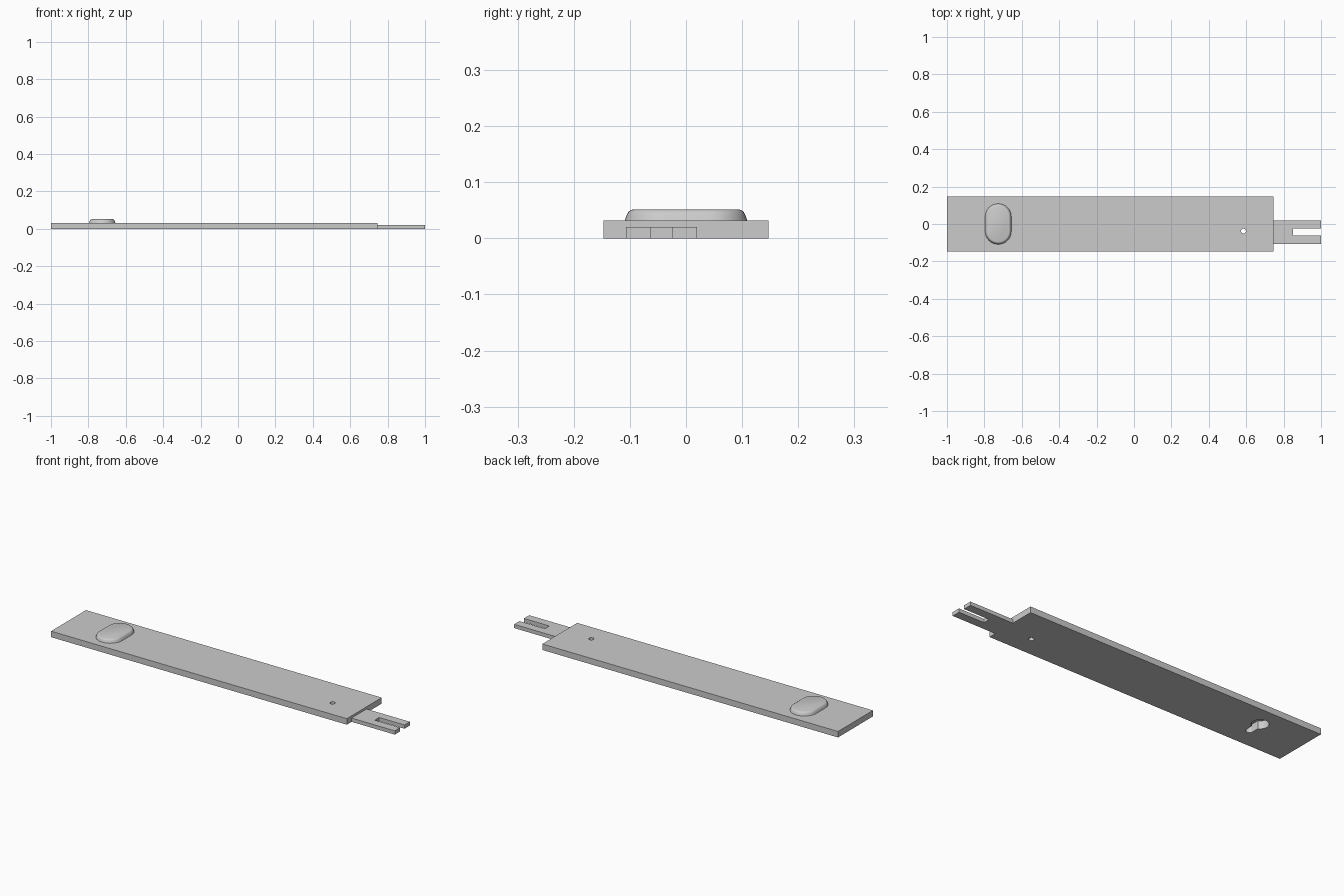
import bpy
import bmesh
from math import sin, cos, pi

if "Cube" in bpy.data.objects:
    bpy.data.objects.remove(bpy.data.objects["Cube"])

grey = bpy.data.materials.new("plain grey")
grey.use_nodes = True
colour = (0.6, 0.6, 0.6, 1)
grey.diffuse_color = colour
grey.node_tree.nodes["Principled BSDF"].inputs["Base Color"].default_value = colour


def stadium(cx, cy, half, r, steps=16):
    """Outline of two half circles joined along y; a circle when half is 0."""
    pts = []
    for side in (1, -1):
        for i in range(steps + (1 if half else 0)):
            a = pi * i / steps + (0 if side > 0 else pi)
            pts.append((cx + r * cos(a), cy + side * half + r * sin(a)))
    return pts


def loft(name, layers):
    """Solid through matching outlines, given as (z, outline) from the bottom up."""
    bm = bmesh.new()
    rings = [[bm.verts.new((x, y, z)) for x, y in outline] for z, outline in layers]
    n = len(rings[0])
    for low, high in zip(rings, rings[1:]):
        for i in range(n):
            j = (i + 1) % n
            bm.faces.new((low[i], low[j], high[j], high[i]))
    bm.faces.new(rings[0][::-1])
    bm.faces.new(rings[-1])
    mesh = bpy.data.meshes.new(name)
    bm.to_mesh(mesh)
    bm.free()
    ob = bpy.data.objects.new(name, mesh)
    bpy.context.collection.objects.link(ob)
    mesh.materials.append(grey)
    return ob


def cut(ob, cutters):
    """Subtract the cutters and bake the result."""
    for c in cutters:
        mod = ob.modifiers.new("cut", 'BOOLEAN')
        mod.operation = 'DIFFERENCE'
        mod.solver = 'EXACT'
        mod.object = c
    graph = bpy.context.evaluated_depsgraph_get()
    baked = bpy.data.meshes.new_from_object(ob.evaluated_get(graph))
    ob.modifiers.clear()
    ob.data = baked


THICK, BOSS_X, BOSS_TOP = 0.032, -0.726, 0.051

# Main plate
x0, x1, w = -1, 0.745, 0.147
rect = [(x0, -w), (x1, -w), (x1, w), (x0, w)]
plate = loft("plate", [(0, rect), (THICK, rect)])

# Forked tongue at the end
fork = [(x1, -0.107), (1, -0.107), (1, -0.062), (0.85, -0.062),
        (0.85, -0.025), (1, -0.025), (1, 0.02), (x1, 0.02)]
loft("forked_tongue", [(0, fork), (0.02, fork)])

# Raised oval boss with a sloped, rounded rim
rim = [(THICK, 0.07), (0.041, 0.067), (0.047, 0.064), (0.05, 0.06), (BOSS_TOP, 0.057)]
boss = loft("oval_boss", [(z, stadium(BOSS_X, 0, 0.039, r)) for z, r in rim])

# Keyhole pocket in the underside and a small through hole
entry = stadium(BOSS_X, 0.038, 0, 0.042)
slot = stadium(BOSS_X, 0, 0.039, 0.018)
pin = stadium(0.585, -0.038, 0, 0.013)
pocket = [loft("keyhole_entry_cutter", [(-0.02, entry), (0.042, entry)]),
          loft("keyhole_slot_cutter", [(-0.02, slot), (0.042, slot)])]
pin_cutter = loft("pin_hole_cutter", [(-0.02, pin), (0.06, pin)])
cut(plate, pocket + [pin_cutter])
cut(boss, pocket)
for c in pocket + [pin_cutter]:
    bpy.data.objects.remove(c)

# Smooth curved walls, keep edges sharp
for ob in (plate, boss):
    bpy.ops.object.select_all(action='DESELECT')
    ob.select_set(True)
    bpy.context.view_layer.objects.active = ob
    bpy.ops.object.shade_smooth_by_angle(angle=0.5)
